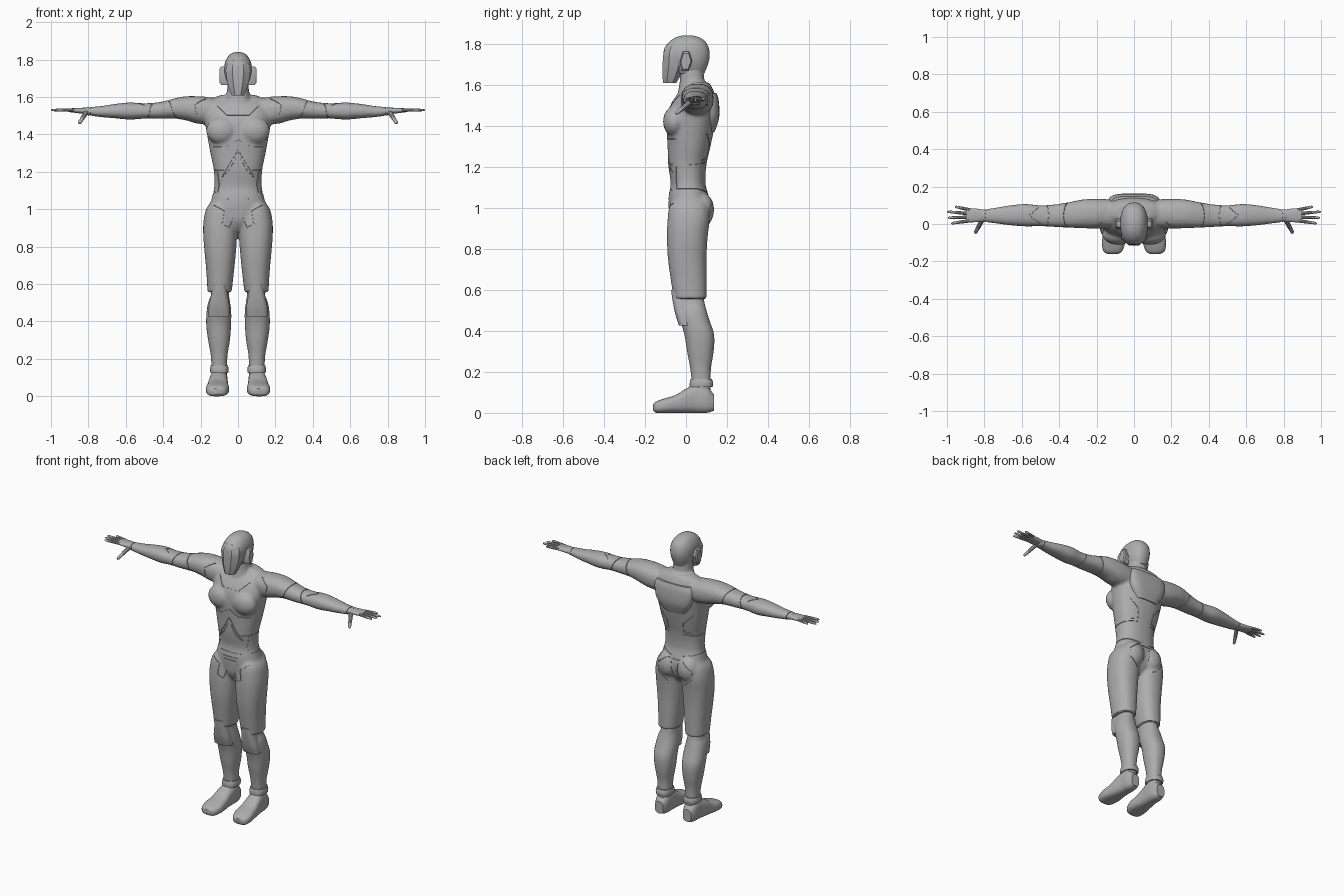
import bpy, bmesh, math
from mathutils import Vector, Matrix
from mathutils.bvhtree import BVHTree

cube = bpy.data.objects.get("Cube")
if cube:
    bpy.data.objects.remove(cube)

grey = bpy.data.materials.new("suit_grey")
grey.use_nodes = True
grey.diffuse_color = (0.42, 0.42, 0.42, 1)
for node in grey.node_tree.nodes:
    if node.type == 'BSDF_PRINCIPLED':
        node.inputs["Base Color"].default_value = grey.diffuse_color

AXES = {'x': lambda t, a, b: (t, a, b), 'y': lambda t, a, b: (a, t, b), 'z': lambda t, a, b: (a, b, t)}


def smooth_rows(rows, steps):
    """Catmull-Rom interpolation between section rows."""
    out = []
    last = len(rows) - 1
    for i in range(last):
        p, q, r, s = rows[max(i - 1, 0)], rows[i], rows[i + 1], rows[min(i + 2, last)]
        for k in range(steps):
            u = k / steps
            out.append([b + (c - a) * u / 2 + (a - 2.5 * b + 2 * c - d / 2) * u * u
                        + (1.5 * (b - c) + (d - a) / 2) * u ** 3 for a, b, c, d in zip(p, q, r, s)])
    return out + [rows[-1]]


def loft(axis, rows, n=28, power=2.3, steps=4):
    """Rings of rounded sections; each row is position, low/high of both cross axes."""
    rings = []
    for t, a0, a1, b0, b1 in smooth_rows(rows, steps):
        ring = []
        for i in range(n):
            ang = 2 * math.pi * (i + 0.5) / n
            c, s = [math.copysign(abs(v) ** (2 / power), v) for v in (math.cos(ang), math.sin(ang))]
            ring.append(Vector(AXES[axis](t, (a0 + a1) / 2 + c * (a1 - a0) / 2, (b0 + b1) / 2 + s * (b1 - b0) / 2)))
        rings.append(ring)
    return rings


def column(rows, **options):
    """Upright loft symmetric about the middle; rows are height, half width, front, back."""
    return loft('z', [(z, -h, h, f, b) for z, h, f, b in rows], **options)


def sweep(points, ups, profile, scales, closed=False):
    """Rings of a profile carried along a path."""
    rings = []
    last = len(points) - 1
    for i, p in enumerate(points):
        before = points[i - 1] if closed else points[max(i - 1, 0)]
        after = points[(i + 1) % len(points)] if closed else points[min(i + 1, last)]
        side = (after - before).cross(ups[i]).normalized()
        up = side.cross(after - before).normalized()
        rings.append([p + (side * a + up * b) * scales[i] for a, b in profile])
    return rings


def skin(bm, rings, side=1, closed=False):
    loops = [[bm.verts.new((p[0] * side, p[1], p[2])) for p in ring] for ring in rings]
    n = len(loops[0])
    for k in range(len(loops) if closed else len(loops) - 1):
        a, b = loops[k], loops[(k + 1) % len(loops)]
        for i in range(n):
            j = (i + 1) % n
            bm.faces.new((a[i], a[j], b[j], b[i]))
    if not closed:
        bm.faces.new(loops[0])
        bm.faces.new(loops[-1])


def finish(name, bm):
    bmesh.ops.recalc_face_normals(bm, faces=bm.faces)
    mesh = bpy.data.meshes.new(name)
    bm.to_mesh(mesh)
    bm.free()
    ob = bpy.data.objects.new(name, mesh)
    bpy.context.collection.objects.link(ob)
    mesh.materials.append(grey)
    return ob


def part(name, *shells, side=1):
    bm = bmesh.new()
    for rings in shells:
        skin(bm, rings, side)
    parts.append(finish(name, bm))


def pair(name, *shells):
    part("left_" + name, *shells)
    part("right_" + name, *shells, side=-1)


def baked(ob):
    return bpy.data.meshes.new_from_object(ob.evaluated_get(bpy.context.evaluated_depsgraph_get()))


def volume(mesh):
    bm = bmesh.new()
    bm.from_mesh(mesh)
    v = bm.calc_volume()
    bm.free()
    return v


parts = []

# Body: torso, arms, thighs and muscles blended into one skin
torso = column([(0.88, 0.03, -0.04, 0.06), (0.93, 0.09, -0.075, 0.1), (1, 0.15, -0.085, 0.12),
                (1.06, 0.14, -0.085, 0.11), (1.12, 0.127, -0.075, 0.095), (1.21, 0.13, -0.087, 0.1),
                (1.3, 0.148, -0.09, 0.12), (1.4, 0.166, -0.095, 0.14), (1.48, 0.178, -0.085, 0.15),
                (1.55, 0.17, -0.045, 0.142), (1.59, 0.14, 0, 0.125), (1.61, 0.09, 0.01, 0.11)])
neck = column([(1.56, 0.075, -0.04, 0.11), (1.62, 0.06, -0.03, 0.09), (1.7, 0.055, -0.03, 0.085)])
arm = loft('x', [(0.1, -0.02, 0.13, 1.45, 1.59), (0.2, -0.025, 0.135, 1.455, 1.603), (0.28, -0.022, 0.13, 1.475, 1.603),
                 (0.34, -0.02, 0.118, 1.484, 1.592), (0.42, -0.016, 0.105, 1.484, 1.572), (0.5, -0.012, 0.1, 1.484, 1.566),
                 (0.58, -0.013, 0.107, 1.479, 1.57), (0.66, -0.007, 0.1, 1.486, 1.562), (0.74, 0.003, 0.087, 1.493, 1.55),
                 (0.82, 0.013, 0.075, 1.504, 1.544)])
thigh = loft('z', [(0.555, 0.034, 0.163, -0.06, 0.1), (0.66, 0.022, 0.169, -0.076, 0.1), (0.76, 0.012, 0.178, -0.089, 0.1),
                   (0.86, 0.005, 0.186, -0.093, 0.106), (0.94, 0.005, 0.184, -0.09, 0.115),
                   (1.01, 0.02, 0.166, -0.08, 0.11), (1.06, 0.04, 0.12, -0.05, 0.09)])
muscles = [((0.085, -0.055, 1.42), (0.085, 0.057, 0.075)), ((0.2, 0.055, 1.53), (0.1, 0.08, 0.074)),
           ((0.07, 0.075, 0.99), (0.072, 0.062, 0.085))]
bm = bmesh.new()
skin(bm, torso)
skin(bm, neck)
for side in (1, -1):
    skin(bm, arm, side)
    skin(bm, thigh, side)
    for (x, y, z), size in muscles:
        bmesh.ops.create_uvsphere(bm, u_segments=24, v_segments=16, radius=1,
                                  matrix=Matrix.Translation((x * side, y, z)) @ Matrix.Diagonal((*size, 1)))
body = finish("body_suit", bm)
parts.append(body)
remesh = body.modifiers.new("blend", 'REMESH')
remesh.mode = 'VOXEL'
remesh.voxel_size = 0.008
relax = body.modifiers.new("relax", 'SMOOTH')
relax.factor, relax.iterations = 0.5, 5
mesh = baked(body)
body.modifiers.clear()
body.data = mesh

# Panel seams: paths laid on the body, then cut as shallow grooves
bm = bmesh.new()
bm.from_mesh(mesh)
tree = BVHTree.FromBMesh(bm)
bm.free()


def front(x, z):
    return tree.ray_cast(Vector((x, -1, z)), Vector((0, 1, 0)))


def back(x, z):
    return tree.ray_cast(Vector((x, 1, z)), Vector((0, -1, 0)))


def waist(z, deg):
    a = math.radians(deg)
    return tree.ray_cast(Vector((0, 0.015, z)), Vector((math.sin(a), -math.cos(a), 0)))


def sleeve(x, deg):
    a = math.radians(deg)
    return tree.ray_cast(Vector((x, 0.045, 1.53)), Vector((0, -math.cos(a), math.sin(a))))


def seam(cast, path, closed=False, steps=6):
    spots = smooth_rows(path, 1) if closed else [
        [a + (b - a) * k / steps for a, b in zip(p, q)] for p, q in zip(path, path[1:]) for k in range(steps)] + [path[-1]]
    hits = [h[:2] for h in (cast(*s) for s in spots) if h[0]]
    joined = abs(hits[0][0].x) < 0.001
    if joined:
        flip = Vector((-1, 1, 1))
        hits = [(p * flip, n * flip) for p, n in hits[:0:-1]] + hits
    groove = [(-0.002, -0.004), (0.002, -0.004), (0.003, 0.006), (-0.003, 0.006)]
    rings = sweep([h[0] for h in hits], [h[1] for h in hits], groove, [1] * len(hits), closed)
    cut = bmesh.new()
    for side in (1,) if joined else (1, -1):
        skin(cut, rings, side, closed)
    cutter = finish("seam_cutter", cut)
    cutter.hide_render = True
    mod = body.modifiers.new("seam", 'BOOLEAN')
    mod.operation, mod.object = 'DIFFERENCE', cutter
    for solver in ('MANIFOLD', 'EXACT'):
        mod.solver = solver
        result = baked(body)
        if len(result.vertices) > len(body.data.vertices) and 0.98 < volume(result) / volume(body.data) < 1.001:
            body.data = result
            break
    body.modifiers.clear()
    bpy.data.objects.remove(cutter)


# Chest, abdomen and hip panels
seam(front, [(0, 1.5), (0.06, 1.5), (0.11, 1.55)])
seam(front, [(0, 1.375), (0.06, 1.335), (0.13, 1.335)])
seam(front, [(0, 1.315), (0.02, 1.28), (0.085, 1.17), (0.05, 1.2), (0.012, 1.27)])
seam(front, [(0.11, 1.2), (0.1, 1.13), (0.108, 1.09)])
for z, x in ((1.085, 0.075), (1.055, 0.055), (1.035, 0.045)):
    seam(front, [(0, z), (x, z)])
seam(front, [(0.13, 1.02), (0.075, 0.99), (0.085, 0.92), (0.05, 0.9), (0.03, 0.95)])
# Waist, lower back and seat panels
seam(waist, [(1.21, 40), (1.21, 85), (1.22, 150)], steps=12)
seam(waist, [(1.09, 65), (1.09, 110), (1.07, 160)], steps=12)
seam(back, [(0.12, 1.36), (0.06, 1.3), (0.055, 1.24), (0.1, 1.23)])
seam(back, [(0, 1.05), (0.06, 1.05), (0.125, 1), (0.12, 0.94), (0.06, 0.89)])
seam(back, [(0.025, 1.03), (0.018, 0.95)])
# Sleeve bands
turn = range(0, 360, 15)
for x, slant in ((0.35, 0.025), (0.47, -0.015), (0.79, 0.004)):
    seam(sleeve, [(x + slant * math.sin(math.radians(d)), d) for d in turn], closed=True)
seam(sleeve, [(0.17, 60), (0.23, 20), (0.22, -20)])
seam(sleeve, [(0.51, 150), (0.56, 90), (0.5, 30)])

# Back plate
part("back_plate", column([(1.37, 0.08, 0.05, 0.14), (1.44, 0.125, 0.05, 0.162),
                           (1.52, 0.14, 0.05, 0.16), (1.56, 0.125, 0.05, 0.148)], power=3.5))

# Head, faceted face mask and ear pods
part("head", column([(1.655, 0.05, -0.05, 0.09), (1.7, 0.068, -0.09, 0.108), (1.74, 0.074, -0.11, 0.116),
                     (1.78, 0.071, -0.104, 0.111), (1.812, 0.057, -0.078, 0.092),
                     (1.832, 0.036, -0.045, 0.06), (1.84, 0.012, -0.012, 0.025)]))
part("face_mask", column([(1.608, 0.036, -0.114, -0.045), (1.65, 0.053, -0.118, -0.02), (1.7, 0.066, -0.118, 0),
                          (1.755, 0.07, -0.113, 0), (1.8, 0.05, -0.092, 0)], n=8, power=2.2))
outline = [(-0.015, 1.762), (0.015, 1.762), (0.03, 1.715), (0.012, 1.665), (-0.02, 1.665), (-0.03, 1.71)]
pair("ear_pod", [[(x, y * k, 1.715 + (z - 1.715) * k) for y, z in outline]
                 for x, k in ((0.05, 1), (0.09, 1), (0.098, 0.8))])

# Lower legs
pair("shin", loft('z', [(0.08, 0.06, 0.14, 0.035, 0.12), (0.15, 0.058, 0.142, 0.028, 0.12), (0.22, 0.056, 0.146, 0.02, 0.122),
                        (0.3, 0.043, 0.16, 0.005, 0.135), (0.38, 0.037, 0.17, -0.008, 0.137),
                        (0.45, 0.036, 0.168, -0.028, 0.115), (0.5, 0.042, 0.16, -0.042, 0.1),
                        (0.54, 0.048, 0.145, -0.045, 0.09), (0.6, 0.05, 0.14, -0.045, 0.08)]))
pair("knee_pad", loft('z', [(0.425, 0.045, 0.16, -0.034, 0.03), (0.48, 0.045, 0.157, -0.052, 0.03),
                            (0.55, 0.056, 0.142, -0.066, 0.03), (0.6, 0.062, 0.134, -0.073, 0.03)], power=3))
pair("ankle_cuff", loft('z', [(0.125, 0.052, 0.148, 0.018, 0.13), (0.145, 0.05, 0.15, 0.018, 0.132),
                              (0.165, 0.054, 0.146, 0.022, 0.127)], power=2.6))

# Shoes
pair("shoe", loft('y', [(-0.16, 0.085, 0.14, 0.012, 0.042), (-0.145, 0.063, 0.164, 0, 0.056),
                        (-0.1, 0.048, 0.172, 0, 0.072), (-0.05, 0.05, 0.165, 0, 0.088), (0, 0.054, 0.158, 0, 0.118),
                        (0.05, 0.055, 0.15, 0, 0.14), (0.1, 0.058, 0.146, 0, 0.13), (0.136, 0.072, 0.132, 0.01, 0.09)], power=2.8))

# Hands: palm, four fingers and a thumb
circle = [(math.cos(k * math.pi / 5), math.sin(k * math.pi / 5)) for k in range(10)]
up = Vector((0, 0, 1))


def digit(base, tip, radius):
    base, tip = Vector(base), Vector(tip)
    return sweep([base.lerp(tip, f) for f in (0, 0.5, 0.92, 1)], [up] * 4, circle,
                 [radius * k for k in (1, 0.9, 0.7, 0.3)])


palm = loft('x', [(0.79, 0.015, 0.075, 1.507, 1.542), (0.84, 0.01, 0.082, 1.511, 1.542), (0.895, 0.008, 0.086, 1.518, 1.539)])
fingers = [digit((0.875, y, 1.529), (x, end, 1.53), 0.0095)
           for y, x, end in ((0.075, 0.957, 0.093), (0.055, 1, 0.066), (0.036, 0.995, 0.034), (0.018, 0.978, 0.003))]
thumb = digit((0.81, 0.025, 1.52), (0.85, -0.05, 1.457), 0.013)
pair("hand", palm, thumb, *fingers)

# Smooth shading with crisp panel edges
bpy.ops.object.select_all(action='DESELECT')
for ob in parts:
    if not ob.data.materials:
        ob.data.materials.append(grey)
    ob.select_set(True)
bpy.context.view_layer.objects.active = body
bpy.ops.object.shade_smooth_by_angle(angle=math.radians(35))
